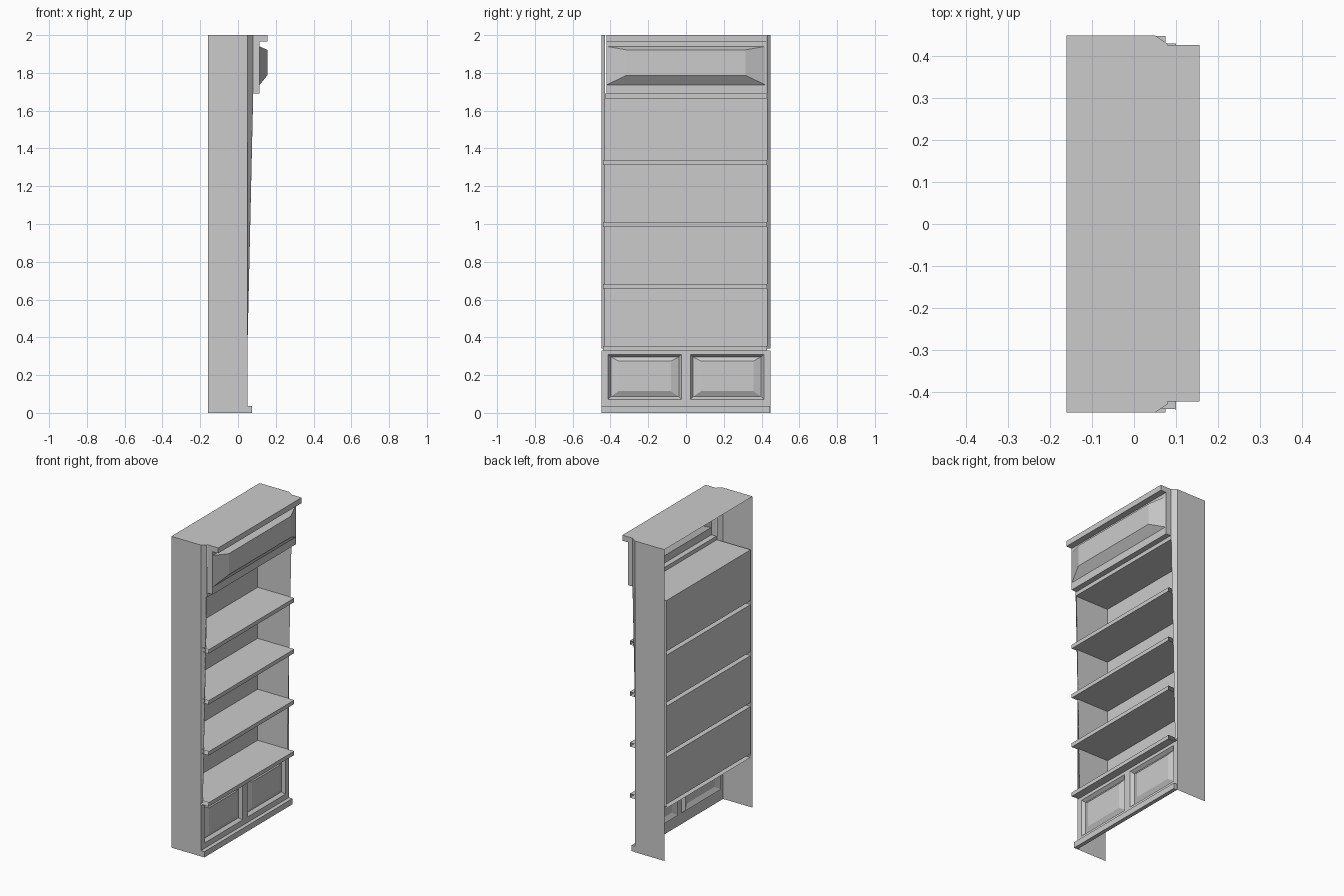
import bpy
from mathutils import Vector

if "Cube" in bpy.data.objects:
    bpy.data.objects.remove(bpy.data.objects["Cube"])


def mesh(name, verts, faces):
    me = bpy.data.meshes.new(name)
    me.from_pydata(verts, [], faces)
    me.update()
    ob = bpy.data.objects.new(name, me)
    bpy.context.collection.objects.link(ob)
    return ob


def sheet(name, pts, facing):
    """Single flat face pointing towards the given direction."""
    ob = mesh(name, pts, [list(range(len(pts)))])
    if ob.data.polygons[0].normal.dot(Vector(facing)) < 0:
        ob.data.flip_normals()
    return ob


def box(name, x0, x1, y0, y1, z0, z1):
    bpy.ops.mesh.primitive_cube_add(size=1, location=((x0 + x1) / 2, (y0 + y1) / 2, (z0 + z1) / 2))
    ob = bpy.context.object
    ob.name = name
    ob.scale = (x1 - x0, y1 - y0, z1 - z0)
    return ob


def loft(name, rings):
    """Nested rectangles (x, y0, y1, z0, z1) joined outside to inside, last one filled."""
    verts, faces = [], []
    for x, y0, y1, z0, z1 in rings:
        verts += [(x, y0, z0), (x, y1, z0), (x, y1, z1), (x, y0, z1)]
    for r in range(len(rings) - 1):
        a, b = 4 * r, 4 * r + 4
        faces += [(a + i, a + (i + 1) % 4, b + (i + 1) % 4, b + i) for i in range(4)]
    n = len(verts)
    faces.append((n - 4, n - 3, n - 2, n - 1))
    return mesh(name, verts, faces)


BACK, FRONT, LIP, W, IN = -0.16, 0.05, 0.10, 0.448, 0.428
CEIL = 1.665
TOPX = 0.08

# side panels, tapering front chamfers and inner walls
for s, side in ((-1, "left"), (1, "right")):
    o, i = s * W, s * IN
    sheet(side + "_side_panel", [(BACK, o, 0), (FRONT, o, 0), (FRONT, o, 2), (BACK, o, 2)], (0, s, 0))
    sheet(side + "_front_chamfer",
          [(FRONT, o, 0.34), (FRONT, i, 0.34), (TOPX, i, 1.7), (TOPX, i, 2), (FRONT, o, 2)], (1, 0, 0))
    sheet(side + "_inner_wall",
          [(BACK, i, 0.34), (FRONT, i, 0.34), (TOPX, i, CEIL), (BACK, i, CEIL)], (0, -s, 0))

# top board
sheet("top_board", [(BACK, -W, 2), (FRONT, -W, 2), (TOPX, -IN, 2), (TOPX, IN, 2), (FRONT, W, 2), (BACK, W, 2)],
      (0, 0, 1))

# shelves, open at the back and at the ends
tops = [0.355, 0.683, 1.01, 1.338]
T = 0.025
for n, z in enumerate(tops):
    prof = [(BACK, z), (LIP, z), (LIP, z - T), (BACK, z - T)]
    verts = [(x, y, h) for y in (-0.44, 0.428) for x, h in prof]
    # narrow the rear corners so only the lip overhangs the left wall
    verts[0] = (BACK, -IN, z)
    verts[3] = (BACK, -IN, z - T)
    mesh("shelf_%d" % (n + 1), verts, [(k, k + 1, k + 5, k + 4)[::-1] for k in range(3)])

# back panel of each bay
for n, z in enumerate(tops):
    z1 = tops[n + 1] - T if n < 3 else CEIL
    sheet("back_panel_%d" % (n + 1), [(BACK, -IN, z), (BACK, IN, z), (BACK, IN, z1), (BACK, -IN, z1)], (1, 0, 0))

# ceiling of the top bay and the small riser above it
sheet("bay_ceiling", [(BACK, -IN, CEIL), (TOPX, -IN, CEIL), (TOPX, IN, CEIL), (BACK, IN, CEIL)], (0, 0, -1))
sheet("ceiling_riser", [(TOPX, -IN, CEIL), (TOPX, IN, CEIL), (TOPX, IN, 1.69), (TOPX, -IN, 1.69)], (1, 0, 0))

# header with protruding bevelled panel, and cornice
loft("header", [(TOPX, -0.422, 0.425, 1.69, 1.967), (0.115, -0.422, 0.425, 1.69, 1.967),
                (0.115, -0.419, 0.419, 1.737, 1.94), (0.155, -0.315, 0.315, 1.787, 1.922)])
box("cornice", TOPX, 0.155, -0.422, 0.425, 1.965, 2.0)

# lower cabinet fronts with recessed, fielded panels
for s, side in ((-1, "left"), (1, "right")):
    ya, yb = sorted((0.0, s * W))
    pa, pb = sorted((s * 0.024, s * 0.412))
    loft(side + "_door", [(FRONT, ya, yb, 0, 0.33), (FRONT, pa, pb, 0.072, 0.31),
                          (0.03, pa + 0.014, pb - 0.014, 0.086, 0.296),
                          (0.045, pa + 0.055, pb - 0.055, 0.115, 0.275)])

# base moulding
box("base_moulding", FRONT, 0.075, -W, 0.446, 0, 0.037)
